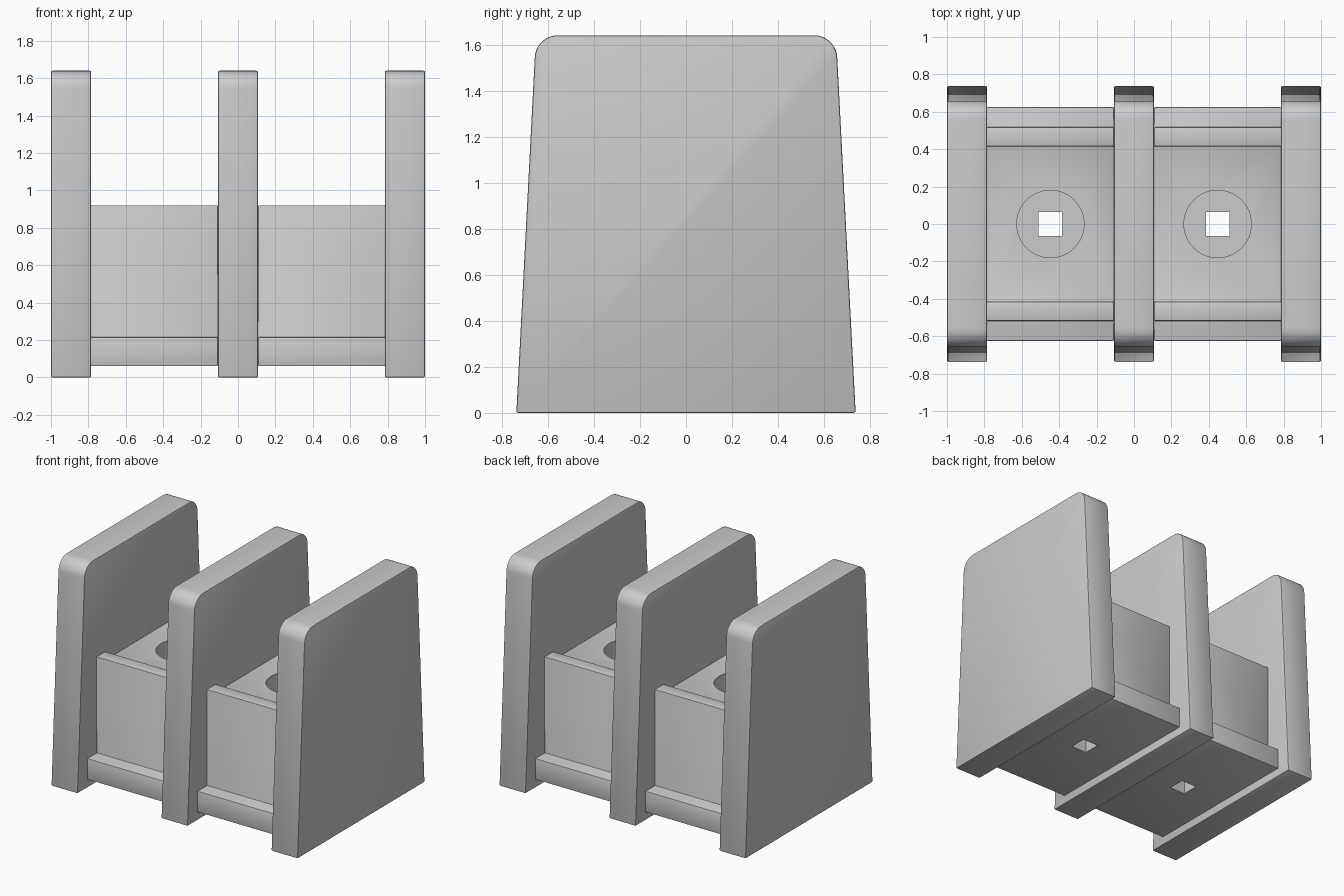
import bpy
import bmesh
import math

cube = bpy.data.objects.get("Cube")
if cube:
    bpy.data.objects.remove(cube, do_unlink=True)

GREY = (0.6, 0.6, 0.6, 1.0)
grey = bpy.data.materials.new("moulded grey")
grey.use_nodes = True
grey.diffuse_color = GREY
grey.node_tree.nodes["Principled BSDF"].inputs["Base Color"].default_value = GREY

WALL = 0.215            # divider thickness
CELL_X = 0.447          # centre of each bay
CELL_W = 0.68


def extrude_profile(name, half, x, width):
    """Mirror a half profile of (y, z) points across y and extrude it along x."""
    points = half + [(-y, z) for y, z in reversed(half)]
    bm = bmesh.new()
    face = bm.faces.new([bm.verts.new((x - width / 2, y, z)) for y, z in points])
    moved = bmesh.ops.extrude_face_region(bm, geom=[face])["geom"]
    verts = [v for v in moved if isinstance(v, bmesh.types.BMVert)]
    bmesh.ops.translate(bm, verts=verts, vec=(width, 0, 0))
    bmesh.ops.recalc_face_normals(bm, faces=bm.faces)
    mesh = bpy.data.meshes.new(name)
    bm.to_mesh(mesh)
    bm.free()
    mesh.materials.append(grey)
    obj = bpy.data.objects.new(name, mesh)
    bpy.context.collection.objects.link(obj)
    return obj


def activate(obj):
    bpy.ops.object.select_all(action="DESELECT")
    obj.select_set(True)
    bpy.context.view_layer.objects.active = obj


def round_edges(obj, width):
    activate(obj)
    bevel = obj.modifiers.new("soft edges", "BEVEL")
    bevel.width = width
    bevel.segments = 2
    bevel.limit_method = "ANGLE"
    bevel.angle_limit = math.radians(40)
    bpy.ops.object.modifier_apply(modifier=bevel.name)


def cut(obj, cutter):
    cutter.hide_render = True
    activate(obj)
    mod = obj.modifiers.new("hole", "BOOLEAN")
    mod.operation = "DIFFERENCE"
    mod.solver = "EXACT"
    mod.object = cutter
    bpy.ops.object.modifier_apply(modifier=mod.name)
    bpy.data.objects.remove(cutter, do_unlink=True)


def smooth(obj):
    activate(obj)
    bpy.ops.object.shade_smooth_by_angle(angle=math.radians(35))


# Tapered dividers with rounded top corners
R = 0.1
arc = [math.radians(3 + 87 * i / 10) for i in range(11)]
divider_profile = [(0.737, 0.0)] + [
    (0.557 + R * math.cos(a), 1.64 - R + R * math.sin(a)) for a in arc]
for side, x in (("right", -1 + WALL / 2), ("middle", 0), ("left", 1 - WALL / 2)):
    divider = extrude_profile(side + "_divider", divider_profile, x, WALL)
    round_edges(divider, 0.008)
    smooth(divider)

# Bays: stepped foot, upright body and a raised rim at the front and back
bay_profile = [(0.625, 0.06), (0.625, 0.215), (0.517, 0.215),
               (0.517, 0.92), (0.415, 0.92), (0.415, 0.86)]
for side, x in (("right", -CELL_X), ("left", CELL_X)):
    bay = extrude_profile(side + "_bay", bay_profile, x, CELL_W)
    round_edges(bay, 0.006)
    # Round counterbore above a square through hole
    bpy.ops.mesh.primitive_cylinder_add(vertices=64, radius=0.18, depth=0.6,
                                        location=(x, 0, 0.75))
    cut(bay, bpy.context.object)
    bpy.ops.mesh.primitive_cube_add(size=1, location=(x, 0, 0.4))
    square = bpy.context.object
    square.scale = (0.126, 0.126, 1.2)
    cut(bay, square)
    smooth(bay)
